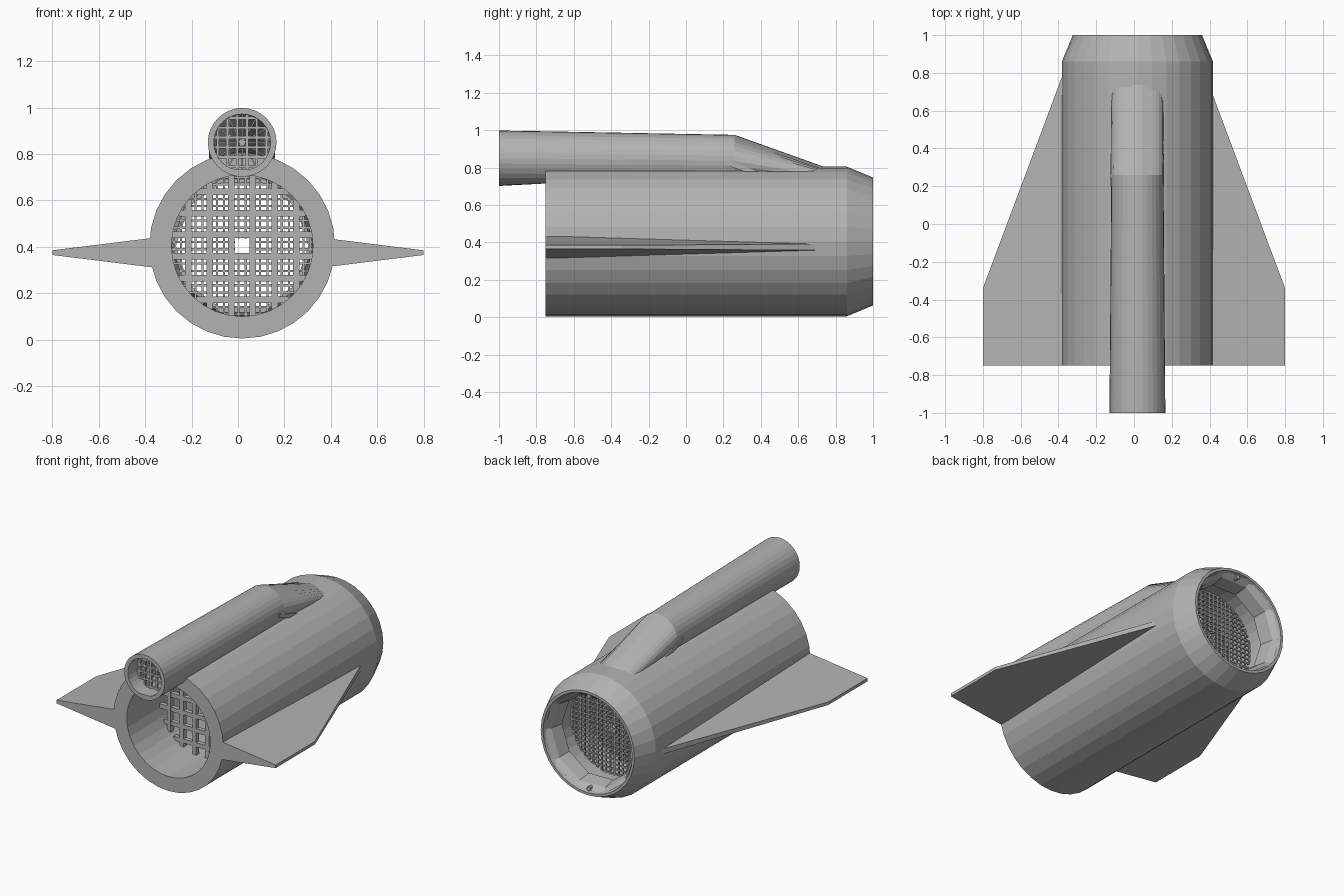
import bpy, bmesh
from math import cos, sin, pi, sqrt
from mathutils import Vector, Matrix

old = bpy.data.objects.get("Cube")
if old:
    bpy.data.objects.remove(old)

CX, CZ = 0.018, 0.405      # axis of the main tube
SIDES = 32

grey = bpy.data.materials.new("light_grey")
grey.use_nodes = True
grey.diffuse_color = (0.45, 0.45, 0.45, 1)
grey.node_tree.nodes["Principled BSDF"].inputs["Base Color"].default_value = (0.45, 0.45, 0.45, 1)


def finish(name, bm, recalc=True):
    if recalc:
        bmesh.ops.recalc_face_normals(bm, faces=bm.faces)
    mesh = bpy.data.meshes.new(name)
    bm.to_mesh(mesh)
    bm.free()
    mesh.materials.append(grey)
    obj = bpy.data.objects.new(name, mesh)
    bpy.context.collection.objects.link(obj)
    return obj


def ring(bm, y, z, r, floor=-1.0, sides=SIDES):
    """Circle of vertices facing y, flattened below a floor height."""
    pts = []
    for i in range(sides):
        a = 2 * pi * i / sides
        pts.append(bm.verts.new((CX + r * cos(a), y, max(floor, z + r * sin(a)))))
    return pts


def bridge(bm, a, b):
    n = len(a)
    for i in range(n):
        j = (i + 1) % n
        bm.faces.new((a[i], a[j], b[j], b[i]))


def loft(bm, rings, closed=False):
    for a, b in zip(rings, rings[1:]):
        bridge(bm, a, b)
    if closed:
        bridge(bm, rings[-1], rings[0])


def add_box(bm, centre, size, turn=0.0):
    m = (Matrix.Translation(centre) @ Matrix.Rotation(turn, 4, 'Y')
         @ Matrix.Diagonal((*size, 1)))
    bmesh.ops.create_cube(bm, size=1, matrix=m)


def prism(name, low, high):
    """Solid between two matching outlines."""
    bm = bmesh.new()
    a = [bm.verts.new(p) for p in low]
    b = [bm.verts.new(p) for p in high]
    bridge(bm, a, b)
    bm.faces.new(a)
    bm.faces.new(b)
    return finish(name, bm)


def grille(name, y, z, radius, pitch, bar, depth, gap=0.0):
    """Crossed bars trimmed to a round opening, with an optional hole in the middle."""
    bm = bmesh.new()
    count = int(radius / pitch + 0.5)
    for i in range(-count, count):
        d = (i + 0.5) * pitch
        if abs(d) >= radius:
            continue
        half = sqrt(radius ** 2 - d ** 2)
        start = sqrt(gap ** 2 - d ** 2) if abs(d) < gap else 0.0
        for s in (-1, 1):
            mid, length = s * (half + start) / 2, half - start
            add_box(bm, (CX + d, y, z + mid), (bar, depth, length))
            add_box(bm, (CX + mid, y, z + d), (length, depth * 0.96, bar))
    return finish(name, bm)


# Main tube: hollow, with a tapered rear
bm = bmesh.new()
profile = [(-0.75, 0.305), (-0.75, 0.4), (0.86, 0.4), (1.0, 0.342), (1.0, 0.325), (0.9, 0.305)]
loft(bm, [ring(bm, y, CZ, r) for y, r in profile], closed=True)
finish("main_tube", bm)

# Coarse-sided collar inside the rear opening
bm = bmesh.new()
collar = [(0.86, 0.303), (0.985, 0.33), (0.95, 0.3), (0.86, 0.285)]
loft(bm, [ring(bm, y, CZ, r, sides=10) for y, r in collar], closed=True)
finish("rear_collar", bm)

# Pegs at the top and bottom of the rear opening
for name, s in (("upper_rear_peg", 1), ("lower_rear_peg", -1)):
    bm = bmesh.new()
    bmesh.ops.create_cone(bm, cap_ends=True, segments=8, radius1=0.014, radius2=0.014, depth=0.06,
                          matrix=Matrix.Translation((CX, 0.96, CZ + s * 0.305)) @ Matrix.Rotation(pi / 2, 4, 'X'))
    finish(name, bm)

# Screens inside the main tube
grille("front_grille", -0.4, CZ, 0.306, 0.093, 0.028, 0.03)
grille("inner_mesh", 0.55, CZ, 0.306, 0.031, 0.009, 0.01, gap=0.035)
grille("rear_mesh", 0.74, CZ, 0.306, 0.031, 0.009, 0.01, gap=0.035)

# Upper tube: bends down into the main tube and is hollow at the front
bm = bmesh.new()
path = [(-1.0, 0.85, 0.148, -1), (-0.75, 0.848, 0.146, 0.715),
        (0.26, 0.837, 0.138, 0.715), (0.96, 0.587, 0.138, 0.715)]
outer = [ring(bm, *p) for p in path]
inner = [ring(bm, y, z, r - 0.026, 0.735) for y, z, r, _ in path[:3]]
inner.append(ring(bm, 0.62, 0.7, 0.112, 0.735))
loft(bm, inner[::-1] + outer)
bmesh.ops.remove_doubles(bm, verts=bm.verts, dist=0.0002)
finish("upper_tube", bm)

# Screen and spokes in the mouth of the upper tube
grille("upper_grille", -0.9, 0.85, 0.122, 0.042, 0.012, 0.015)
bm = bmesh.new()
for i in range(6):
    add_box(bm, (CX, -0.87, 0.85), (0.24, 0.01, 0.006), i * pi / 6)
finish("upper_spokes", bm)

# Gussets beside the bend, and the side fins
gusset = [(0.2, 0.845), (0.2, 0.82), (0.31, 0.78), (0.39, 0.78)]
root_tip = [(0.34, -0.75, 0.067), (0.8, -0.75, 0.01), (0.8, -0.34, 0.01), (0.34, 0.89, 0.018)]
for side, s in (("left", 1), ("right", -1)):
    x = CX + s * 0.134
    prism(side + "_gusset", [(x, y, z) for y, z in gusset],
          [(x + s * 0.008, y, z) for y, z in gusset])
    prism(side + "_fin", [(s * px, py, 0.375 - t) for px, py, t in root_tip],
          [(s * px, py, 0.375 + t) for px, py, t in root_tip])
